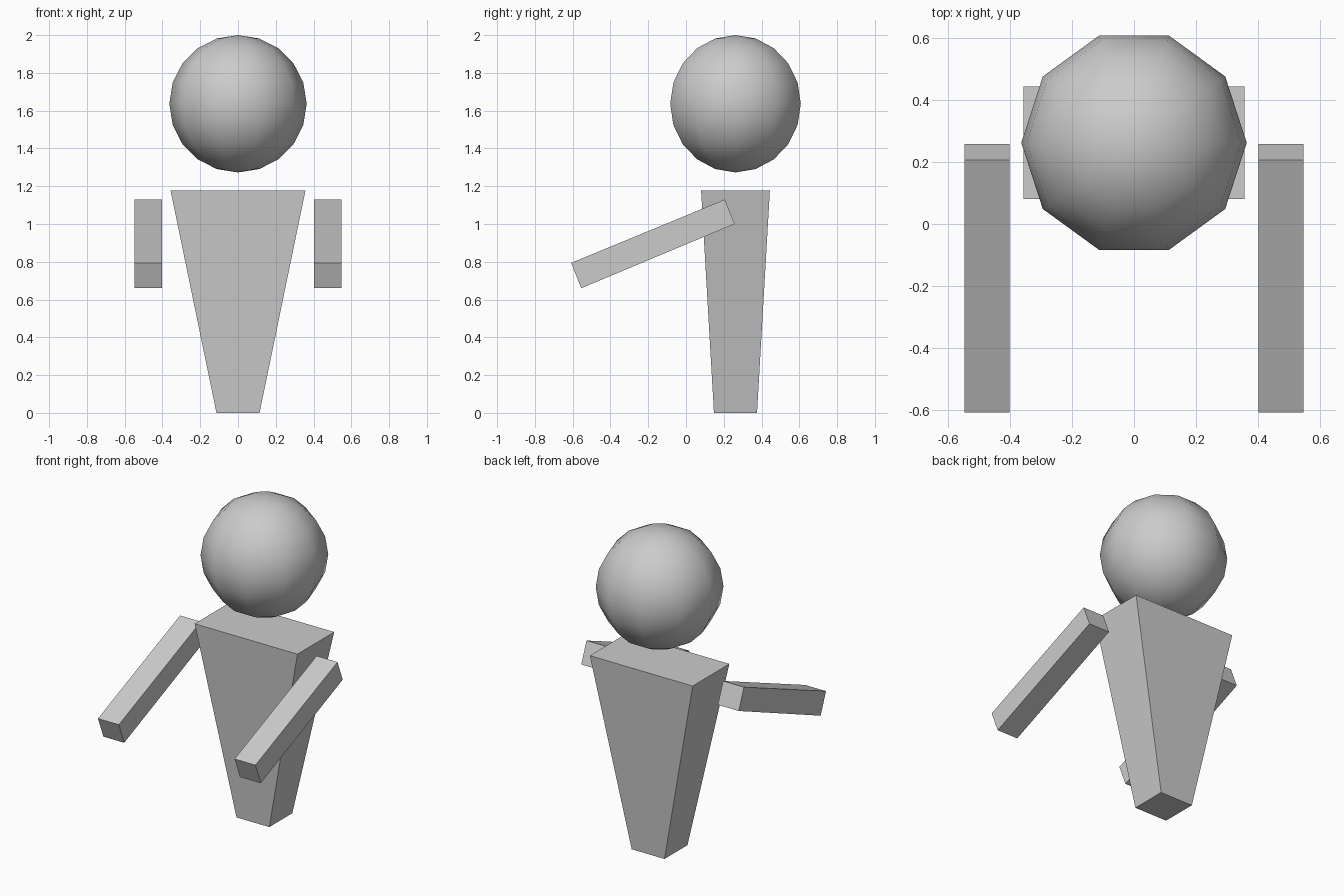
import bpy, bmesh
from math import sin, cos, pi
from mathutils import Vector

if "Cube" in bpy.data.objects:
    bpy.data.objects.remove(bpy.data.objects["Cube"])

CY = 0.262  # depth of the body axis


def finish(name, bm, smooth=False):
    bmesh.ops.recalc_face_normals(bm, faces=bm.faces[:])
    for f in bm.faces:
        f.smooth = smooth
    mesh = bpy.data.meshes.new(name)
    bm.to_mesh(mesh)
    bm.free()
    obj = bpy.data.objects.new(name, mesh)
    bpy.context.collection.objects.link(obj)
    return obj


def loft(name, start, end):
    """Closed solid between two matching loops of points."""
    bm = bmesh.new()
    a = [bm.verts.new(p) for p in start]
    b = [bm.verts.new(p) for p in end]
    n = len(a)
    bm.faces.new(a)
    bm.faces.new(b[::-1])
    for i in range(n):
        j = (i + 1) % n
        bm.faces.new((a[i], b[i], b[j], a[j]))
    return finish(name, bm)


def rect(hx, hy, z):
    return [(sx * hx, CY + sy * hy, z) for sx, sy in ((-1, -1), (1, -1), (1, 1), (-1, 1))]


# Torso: block tapering towards the ground
loft("torso", rect(0.114, 0.114, 0), rect(0.357, 0.182, 1.177))

# Arms: tilted bars reaching forward, one per side
side = [(0.206, 1.13), (0.258, 1.0), (-0.555, 0.66), (-0.608, 0.794)]
for label, s in (("left", 1), ("right", -1)):
    loft(label + "_arm",
         [(s * 0.402, y, z) for y, z in side],
         [(s * 0.547, y, z) for y, z in side])

# Head: half-circle spun into a smooth ten-segment ball
R, CZ = 0.3635, 1.6365
bm = bmesh.new()
arc = [bm.verts.new((R * sin(pi * i / 10), CY, CZ + R * cos(pi * i / 10))) for i in range(11)]
edges = [bm.edges.new(pair) for pair in zip(arc, arc[1:])]
bmesh.ops.spin(bm, geom=arc + edges, cent=Vector((0, CY, CZ)), axis=(0, 0, 1),
               angle=2 * pi, steps=10)
bmesh.ops.remove_doubles(bm, verts=bm.verts[:], dist=0.001)
finish("head", bm, smooth=True)
